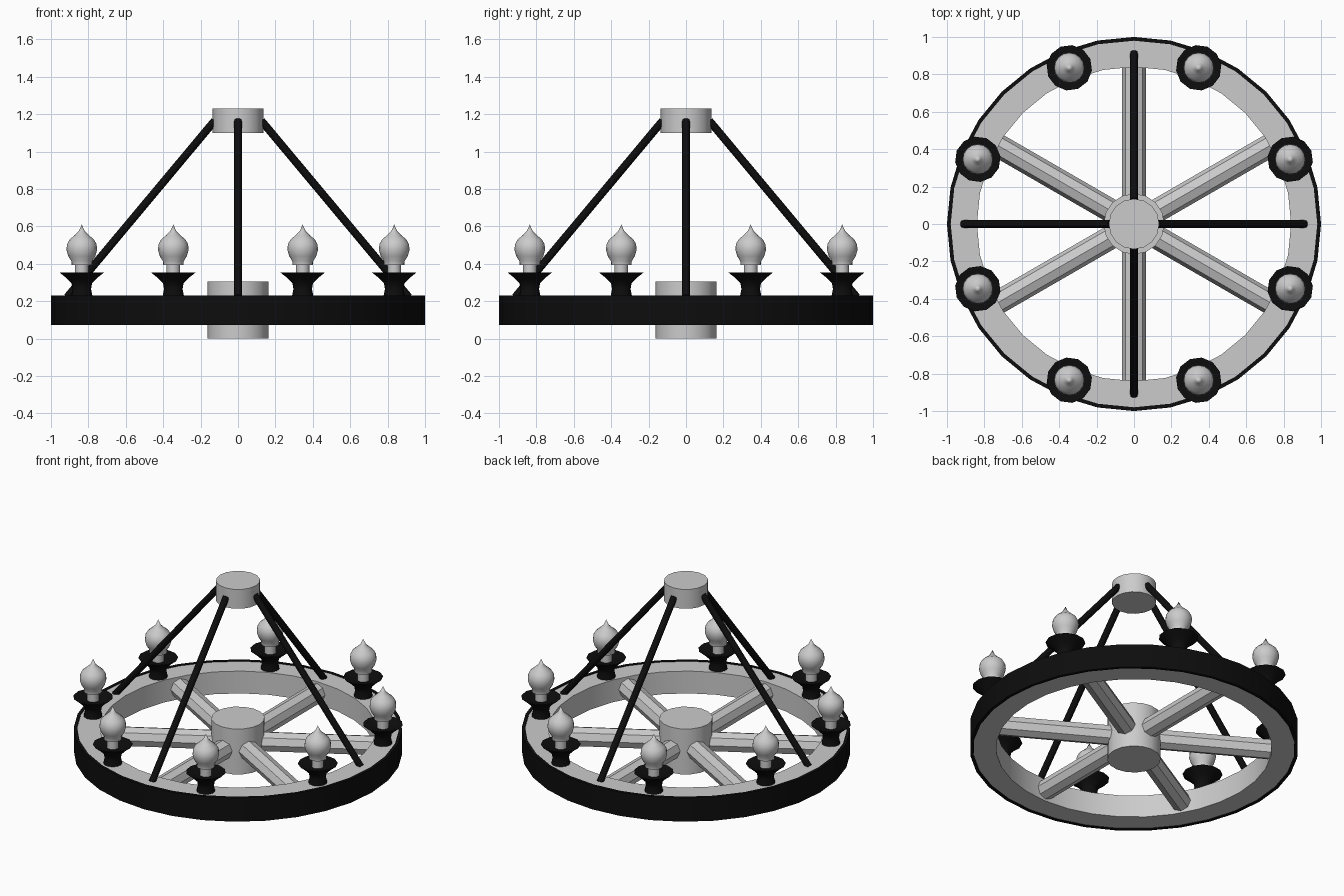
import bpy, bmesh
from math import sin, cos, pi, radians
from mathutils import Vector

if "Cube" in bpy.data.objects:
    bpy.data.objects.remove(bpy.data.objects["Cube"])

black = bpy.data.materials.new("black_iron")
black.diffuse_color = (0.004, 0.004, 0.004, 1)
black.use_nodes = True
black.node_tree.nodes["Principled BSDF"].inputs["Base Color"].default_value = black.diffuse_color


def finish(name, bm, mat=None, angle=35):
    bmesh.ops.remove_doubles(bm, verts=bm.verts, dist=1e-5)
    bmesh.ops.recalc_face_normals(bm, faces=bm.faces)
    me = bpy.data.meshes.new(name)
    bm.to_mesh(me)
    bm.free()
    if mat:
        me.materials.append(mat)
    ob = bpy.data.objects.new(name, me)
    bpy.context.collection.objects.link(ob)
    if angle:
        bpy.ops.object.select_all(action='DESELECT')
        bpy.context.view_layer.objects.active = ob
        ob.select_set(True)
        bpy.ops.object.shade_smooth_by_angle(angle=radians(angle))
    return ob


def lathe(name, profile, segs, mat=None, angle=35):
    """Spin a (radius, z) profile around z."""
    bm = bmesh.new()
    rings = [[bm.verts.new((r * cos(2 * pi * i / segs), r * sin(2 * pi * i / segs), z))
              for i in range(segs)] for r, z in profile]
    for a, b in zip(rings, rings[1:]):
        for i in range(segs):
            j = (i + 1) % segs
            bm.faces.new((a[i], a[j], b[j], b[i]))
    bmesh.ops.dissolve_degenerate(bm, dist=1e-6, edges=bm.edges)
    return finish(name, bm, mat, angle)


def bar(name, a, b, radius, segs, mat=None, angle=35):
    """Straight prism from point a to point b."""
    a, b = Vector(a), Vector(b)
    bm = bmesh.new()
    bmesh.ops.create_cone(bm, cap_ends=True, segments=segs, radius1=radius,
                          radius2=radius, depth=(b - a).length)
    ob = finish(name, bm, mat, angle)
    ob.rotation_euler = (b - a).to_track_quat('Z', 'Y').to_euler()
    ob.location = (a + b) / 2
    return ob


def box_ring(r0, r1, z0, z1):
    return [(r0, z0), (r1, z0), (r1, z1), (r0, z1), (r0, z0)]


# wheel rim and iron tyre
lathe("wheel_rim", box_ring(0.84, 0.985, 0.078, 0.228), 32)
lathe("iron_band", box_ring(0.98, 1.0, 0.073, 0.232), 32, black)

# hub and ceiling cap
bar("hub", (0, 0, 0), (0, 0, 0.305), 0.163, 16)
bar("ceiling_cap", (0, 0, 1.10), (0, 0, 1.23), 0.135, 16)

# octagonal spokes
for k in range(6):
    t = radians(30 + 60 * k)
    c, s = cos(t), sin(t)
    bar(f"spoke_{k + 1}", (0.1 * c, 0.1 * s, 0.153), (0.88 * c, 0.88 * s, 0.153),
        0.063, 8, angle=None)

# hanging rods
for k in range(4):
    t = k * pi / 2
    c, s = cos(t), sin(t)
    bar(f"rod_{k + 1}", (0.125 * c, 0.125 * s, 1.165), (0.913 * c, 0.913 * s, 0.222),
        0.021, 12, black)

# lamps: iron cup, candle stem, flame bulb
cup = [(0, 0.225), (0.058, 0.225), (0.05, 0.265), (0.055, 0.295), (0.075, 0.315),
       (0.09, 0.33), (0.122, 0.355), (0.108, 0.355), (0.06, 0.335), (0, 0.335)]
stem = [(0, 0.33), (0.036, 0.33), (0.036, 0.4), (0, 0.4)]
bulb = [(0, 0.393), (0.055, 0.393), (0.056, 0.415), (0.072, 0.44), (0.082, 0.475),
        (0.079, 0.505), (0.065, 0.53), (0.038, 0.553), (0.016, 0.575), (0, 0.61)]
parts = [lathe("lamp_cup", cup, 12, black), lathe("lamp_stem", stem, 16),
         lathe("lamp_bulb", bulb, 16, angle=50)]
for k in range(8):
    t = radians(22.5 + 45 * k)
    for p in parts:
        ob = p if k == 0 else p.copy()
        if k:
            bpy.context.collection.objects.link(ob)
        ob.location = (0.904 * cos(t), 0.904 * sin(t), 0)
        ob.rotation_euler.z = t
